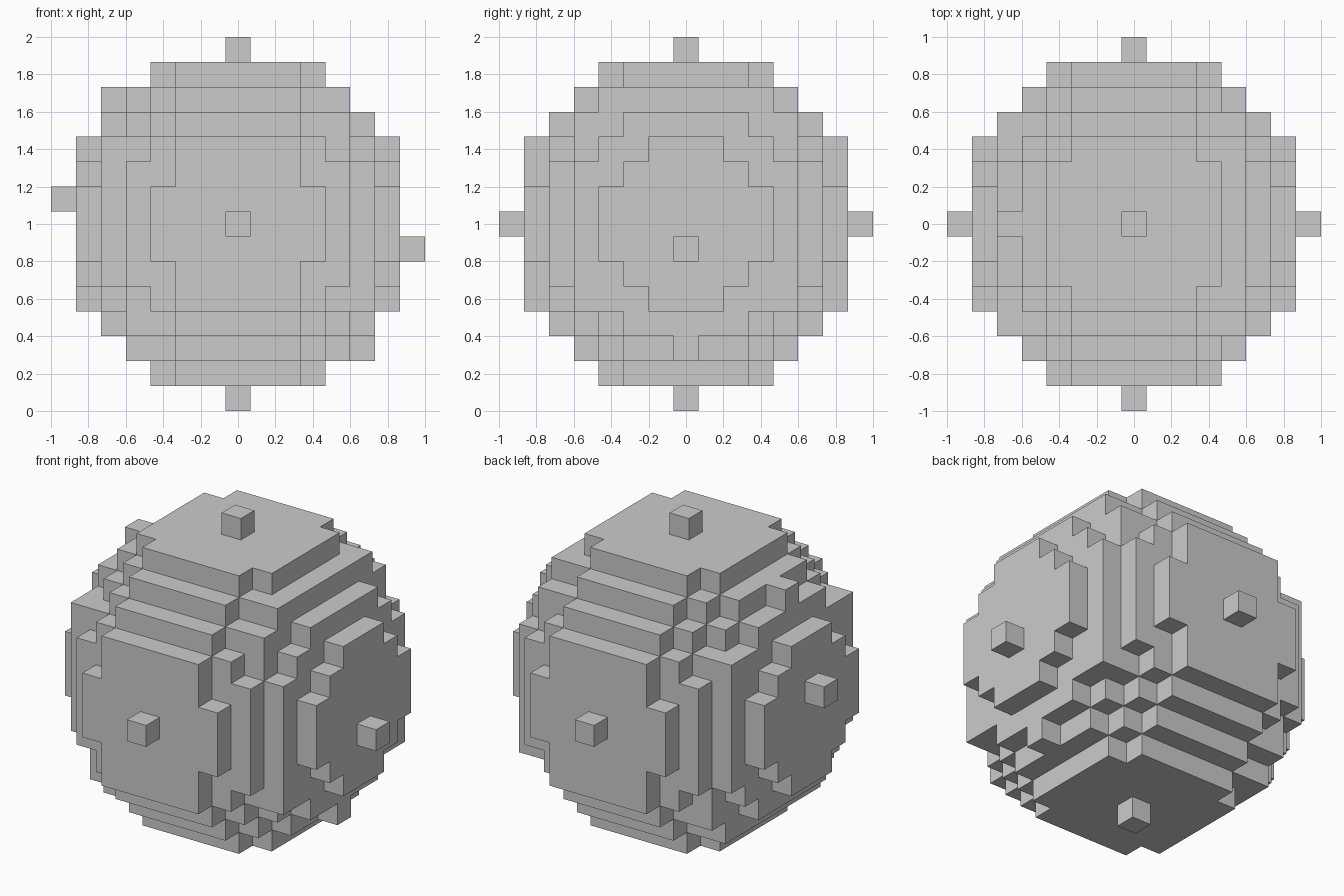
import bpy
import bmesh
from mathutils import Vector

if "Cube" in bpy.data.objects:
    bpy.data.objects.remove(bpy.data.objects["Cube"])

N = 7                 # cells each side of the middle cell
S = 2 / (2 * N + 1)   # cell size

# Solid ball of cells, 15 cells across
cells = {(i, j, k)
         for i in range(-N, N + 1)
         for j in range(-N, N + 1)
         for k in range(-N, N + 1)
         if i * i + j * j + k * k <= N * N}


def orbit(i, j, k):
    """Mirror front to back, and half-turn about the y axis."""
    return {(s * i, t * j, s * k) for s in (1, -1) for t in (1, -1)}


# Cells trimmed off the ball: side caps, front/back cap corners, cube corners
for c in [(7, 0, 0), (6, 2, 3), (6, 2, -3), (6, 3, 2), (6, 3, -2),
          (3, 6, 2), (3, 6, -2), (-4, 4, 4)]:
    cells -= orbit(*c)

# Cells added: shifted side knobs, slanted edge blocks, fuller corners
for c in [(7, 0, -1), (5, 0, -5), (4, 3, 5), (-5, 4, 3)]:
    cells |= orbit(*c)

# Skin: one square wherever a filled cell meets an empty one
bm = bmesh.new()
verts = {}


def corner(p):
    key = tuple(round(2 * a) for a in p)
    if key not in verts:
        verts[key] = bm.verts.new(Vector(p) * S + Vector((0, 0, 1)))
    return verts[key]


for cell in cells:
    for axis in range(3):
        for sign in (1, -1):
            n = Vector((0, 0, 0))
            n[axis] = sign
            c = Vector(cell)
            if tuple(int(a) for a in c + n) in cells:
                continue
            u = Vector((0, 0, 0))
            u[(axis + 1) % 3] = 0.5
            v = n.cross(u)
            m = c + n * 0.5
            bm.faces.new([corner(m + d) for d in (-u - v, u - v, u + v, v - u)])

mesh = bpy.data.meshes.new("block_ball")
bm.to_mesh(mesh)
bm.free()
ball = bpy.data.objects.new("block_ball", mesh)
bpy.context.collection.objects.link(ball)
